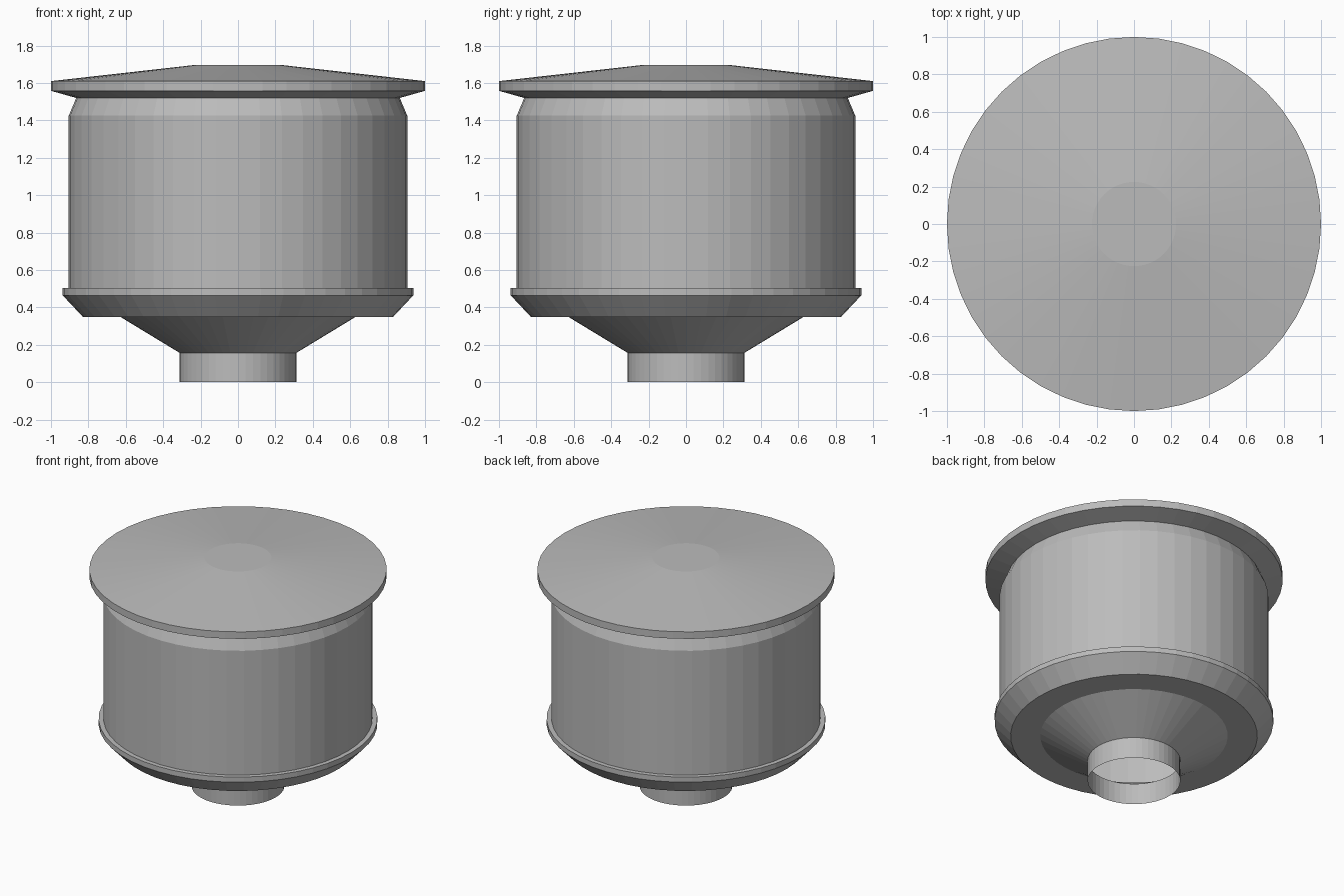
import bpy
import bmesh
from math import cos, sin, pi

SIDES = 48

cube = bpy.data.objects.get("Cube")
if cube:
    bpy.data.objects.remove(cube, do_unlink=True)

metal = bpy.data.materials.new("grey_metal")
metal.use_nodes = True
colour = (0.5, 0.5, 0.5, 1)
metal.diffuse_color = colour
metal.node_tree.nodes["Principled BSDF"].inputs["Base Color"].default_value = colour


def lathe(name, profile):
    """Turn a (radius, height) profile, listed bottom to top, around z."""
    bm = bmesh.new()
    rings = []
    for r, z in profile:
        if r == 0:
            rings.append([bm.verts.new((0, 0, z))] * SIDES)
        else:
            rings.append([bm.verts.new((r * cos(2 * pi * i / SIDES),
                                        r * sin(2 * pi * i / SIDES), z))
                          for i in range(SIDES)])
    for low, high in zip(rings, rings[1:]):
        for i in range(SIDES):
            j = (i + 1) % SIDES
            corners = [low[i], low[j], high[j], high[i]]
            bm.faces.new(list(dict.fromkeys(corners)))
    mesh = bpy.data.meshes.new(name)
    bm.to_mesh(mesh)
    bm.free()
    mesh.materials.append(metal)
    obj = bpy.data.objects.new(name, mesh)
    bpy.context.collection.objects.link(obj)
    return obj


# Open outlet pipe and the funnel above it
lathe("outlet_pipe", [(0.312, 0), (0.312, 0.157)])
lathe("funnel", [(0.312, 0.157), (0.63, 0.35)])

# Chamfered base ring with a narrow ledge
lathe("base_ring", [(0.63, 0.35), (0.83, 0.35), (0.938, 0.465),
                    (0.938, 0.503), (0.905, 0.503)])

# Hollow drum with a tapered shoulder
lathe("drum", [(0.905, 0.503), (0.905, 1.425), (0.865, 1.52)])

# Shallow conical lid with an overhanging rim
lathe("lid", [(0.865, 1.52), (1, 1.558), (1, 1.61), (0.225, 1.697), (0, 1.697)])
